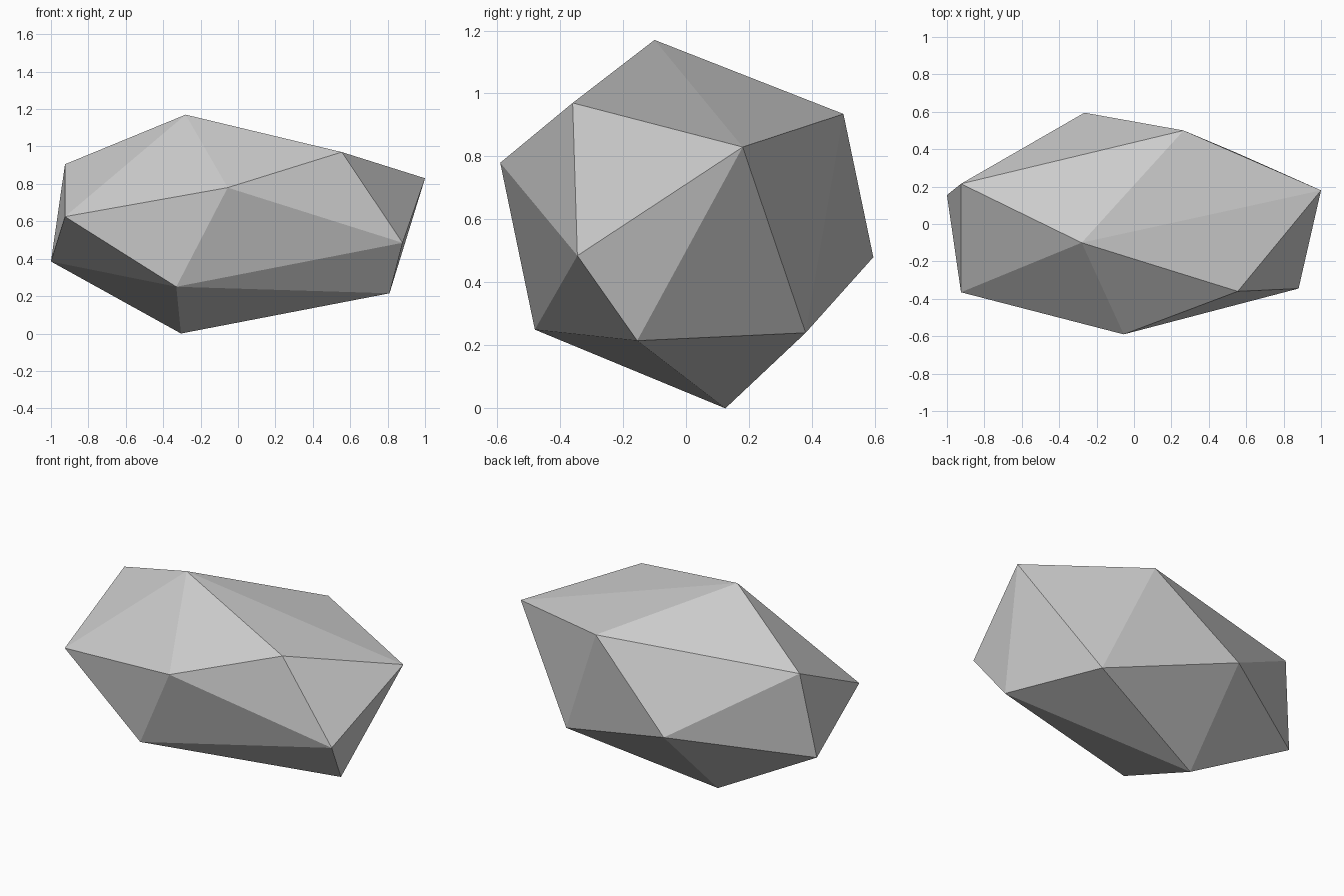
import bpy
import bmesh

# Remove the default cube
cube = bpy.data.objects.get("Cube")
if cube:
    bpy.data.objects.remove(cube, do_unlink=True)

# Plain stone grey
stone = bpy.data.materials.new("stone_grey")
stone.use_nodes = True
colour = (0.6, 0.6, 0.6, 1.0)
stone.diffuse_color = colour
stone.node_tree.nodes["Principled BSDF"].inputs["Base Color"].default_value = colour

# Corner points of the faceted boulder, crown first, base last
corners = [
    (-0.28, -0.10, 1.17),
    (0.555, -0.36, 0.97),
    (0.265, 0.50, 0.935),
    (-0.925, 0.215, 0.905),
    (1.0, 0.18, 0.83),
    (-0.055, -0.59, 0.78),
    (-0.925, -0.365, 0.625),
    (0.88, -0.345, 0.485),
    (-0.265, 0.595, 0.48),
    (-1.0, 0.155, 0.385),
    (-0.33, -0.48, 0.25),
    (0.55, 0.38, 0.24),
    (0.81, -0.155, 0.215),
    (-0.305, 0.125, 0.0),
]

# Boulder: flat-faced convex hull wrapped around the corners
bm = bmesh.new()
for corner in corners:
    bm.verts.new(corner)
bmesh.ops.convex_hull(bm, input=bm.verts[:])
bmesh.ops.recalc_face_normals(bm, faces=bm.faces[:])
for face in bm.faces:
    face.smooth = False

mesh = bpy.data.meshes.new("boulder")
bm.to_mesh(mesh)
bm.free()
mesh.materials.append(stone)
boulder = bpy.data.objects.new("boulder", mesh)
bpy.context.scene.collection.objects.link(boulder)
